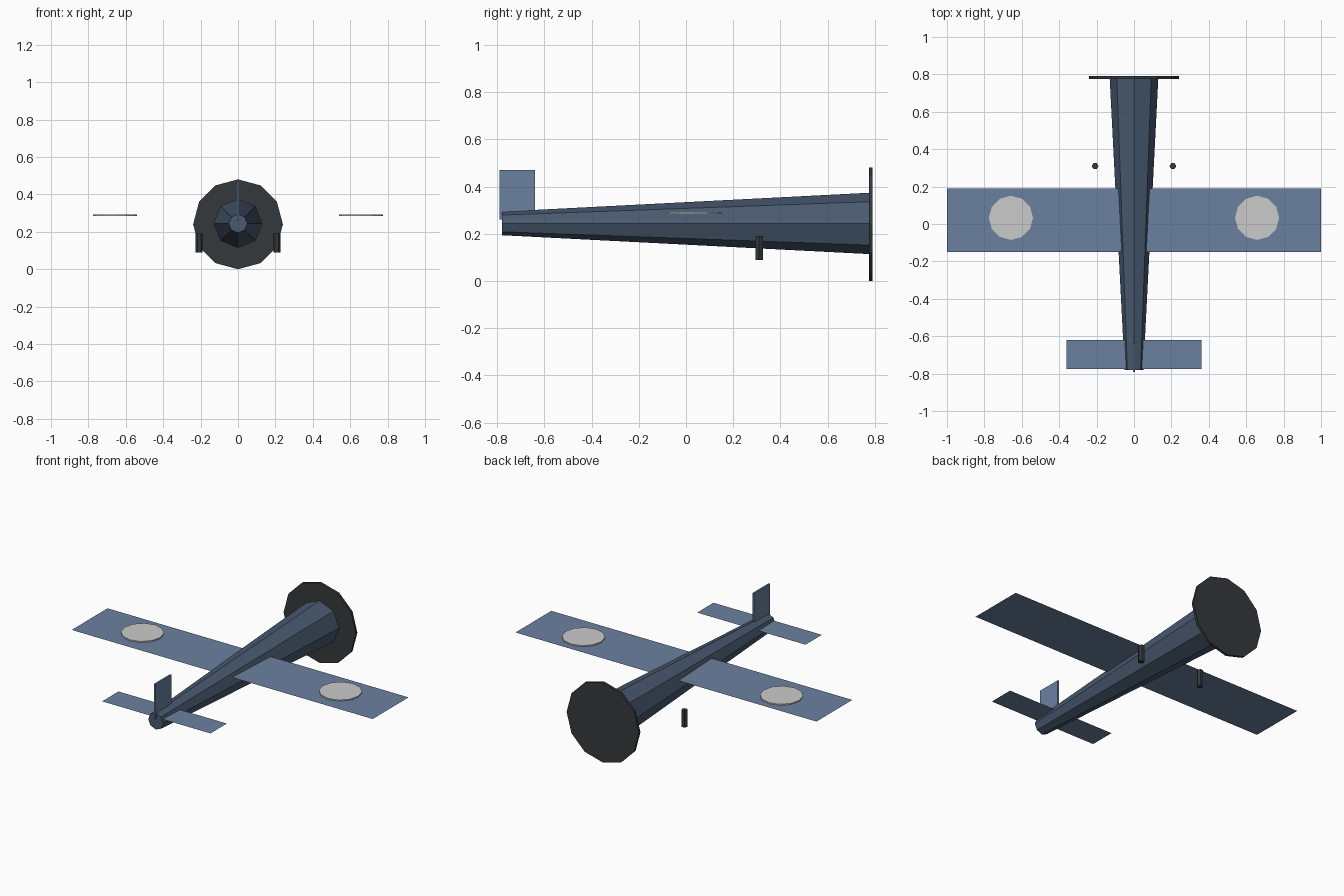
import bpy
from math import radians

if "Cube" in bpy.data.objects:
    bpy.data.objects.remove(bpy.data.objects["Cube"])

AXIS_Z = 0.24


def material(name, rgb):
    mat = bpy.data.materials.new(name)
    mat.diffuse_color = (*rgb, 1)
    mat.use_nodes = True
    mat.node_tree.nodes["Principled BSDF"].inputs["Base Color"].default_value = mat.diffuse_color
    return mat


FUSELAGE = material("dark_navy", (0.065, 0.10, 0.16))
WING = material("slate_blue", (0.145, 0.22, 0.35))
DARK = material("near_black", (0.035, 0.04, 0.045))


def finish(name, mat):
    obj = bpy.context.object
    obj.name = name
    if mat:
        obj.data.materials.append(mat)
    return obj


def cone(name, sides, r1, r2, depth, loc, rot=(0, 0, 0), mat=None):
    bpy.ops.mesh.primitive_cone_add(vertices=sides, radius1=r1, radius2=r2,
                                    depth=depth, location=loc, rotation=rot)
    return finish(name, mat)


def flat_panel(name, x, y0, y1, z):
    bpy.ops.mesh.primitive_plane_add(size=1, location=(0, (y0 + y1) / 2, z))
    obj = finish(name, WING)
    for v in obj.data.vertices:
        v.co.x *= 2 * x
        v.co.y *= y1 - y0
    return obj


# Tapered eight-sided fuselage, thick at the nose (+y)
ALONG_Y = (radians(-90), 0, 0)
cone("fuselage", 8, 0.05, 0.13, 1.56, (0, 0, AXIS_Z + 0.004), ALONG_Y, FUSELAGE)

# Propeller disc on the nose
cone("propeller_disc", 12, 0.24, 0.24, 0.015, (0, 0.7825, AXIS_Z), ALONG_Y, DARK)

# Single-sheet wing and tailplane
flat_panel("wing", 1.0, -0.15, 0.19, 0.284)
flat_panel("tailplane", 0.36, -0.775, -0.62, 0.265)

# Thin upright fin
bpy.ops.mesh.primitive_cube_add(size=1, location=(0, -0.715, 0.366))
fin = finish("tail_fin", WING)
for v in fin.data.vertices:
    v.co.x *= 0.01
    v.co.y *= 0.15
    v.co.z *= 0.21

# Wing discs and landing gear posts on both sides
for side, s in (("left", -1), ("right", 1)):
    cone(f"wing_disc_{side}", 12, 0.118, 0.118, 0.007, (s * 0.658, 0.033, 0.288))
    cone(f"gear_post_{side}", 6, 0.018, 0.018, 0.10, (s * 0.208, 0.31, 0.14),
         (0, 0, radians(30)), DARK)
